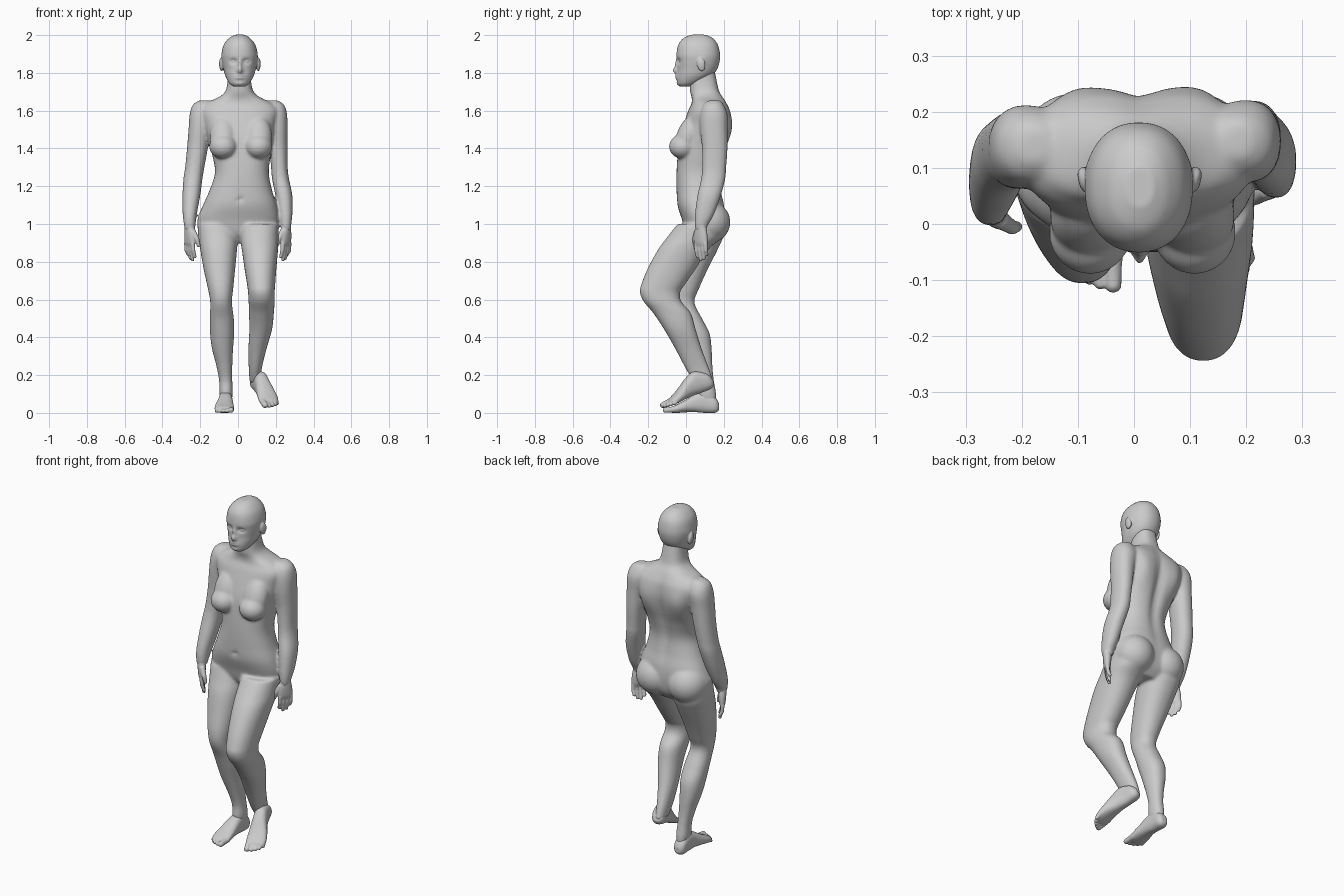
import bpy, bmesh, math
from mathutils import Matrix, Vector


def loft(bm, rows, n=2.2, seg=40, steps=5):
    """Skin superellipse rings; each row is (z, x0, x1, y0, y1)."""
    rings, last = [], len(rows) - 1
    for i in range(last):
        p = [rows[max(0, min(last, i + k))] for k in (-1, 0, 1, 2)]
        for s in range(steps + (i == last - 1)):
            t = s / steps
            z, x0, x1, y0, y1 = [
                0.5 * (2 * b + (c - a) * t + (2 * a - 5 * b + 4 * c - d) * t * t
                       + (3 * b - a - 3 * c + d) * t ** 3) for a, b, c, d in zip(*p)]
            ring = []
            for k in range(seg):
                a = 2 * math.pi * k / seg
                cx, cy = math.cos(a), math.sin(a)
                ring.append(bm.verts.new((
                    (x0 + x1) / 2 + (x1 - x0) / 2 * math.copysign(abs(cx) ** (2 / n), cx),
                    (y0 + y1) / 2 + (y1 - y0) / 2 * math.copysign(abs(cy) ** (2 / n), cy), z)))
            rings.append(ring)
    for a, b in zip(rings, rings[1:]):
        for k in range(seg):
            bm.faces.new((a[k], a[(k + 1) % seg], b[(k + 1) % seg], b[k]))
    bm.faces.new(rings[0])
    bm.faces.new(rings[-1])


def bump(bm, centre, radii, offset):
    """Push the surface softly around a centre."""
    for v in bm.verts:
        q = sum(((v.co[i] - centre[i]) / radii[i]) ** 2 for i in range(3))
        v.co += Vector(offset) * math.exp(-q)


def ball(bm, centre, radii, tilt=0):
    m = Matrix.Translation(centre) @ Matrix.Rotation(tilt, 4, 'X') @ Matrix.Diagonal((*radii, 1))
    bmesh.ops.create_uvsphere(bm, u_segments=32, v_segments=20, radius=1, matrix=m)


def digit(bm, a, b, r0, r1):
    """Round-ended finger or toe."""
    a, b = Vector(a), Vector(b)
    m = Matrix.Translation((a + b) / 2) @ (b - a).to_track_quat('Z', 'Y').to_matrix().to_4x4()
    bmesh.ops.create_cone(bm, cap_ends=True, segments=16, radius1=r0, radius2=r1,
                          depth=(b - a).length, matrix=m)
    ball(bm, b, (r1,) * 3)


def finish(bm, name, voxel, smooth):
    """Fuse overlapping shells into one smooth skin."""
    bmesh.ops.recalc_face_normals(bm, faces=bm.faces)
    me = bpy.data.meshes.new(name)
    bm.to_mesh(me)
    bm.free()
    ob = bpy.data.objects.new(name, me)
    bpy.context.collection.objects.link(ob)
    r = ob.modifiers.new("fuse", 'REMESH')
    r.mode, r.voxel_size, r.use_smooth_shade = 'VOXEL', voxel, True
    s = ob.modifiers.new("soften", 'SMOOTH')
    s.factor, s.iterations = 0.5, smooth


# Torso and neck
body = bmesh.new()
loft(body, [
    (.90, -.10, .11, .04, .15), (.95, -.19, .19, .00, .19), (1.02, -.215, .215, -.02, .205),
    (1.10, -.185, .205, -.045, .203), (1.18, -.15, .18, -.05, .185), (1.27, -.122, .163, -.05, .178),
    (1.36, -.135, .172, -.045, .198), (1.45, -.16, .185, -.035, .225), (1.53, -.185, .2, -.012, .238),
    (1.60, -.205, .215, .012, .232), (1.64, -.17, .18, .03, .215), (1.67, -.105, .118, .03, .198),
    (1.70, -.068, .083, .022, .178), (1.75, -.056, .07, .02, .165), (1.82, -.05, .065, .03, .15)], 2.4, 64)
bump(body, (.01, .235, 1.38), (.028, .1, .22), (0, -.022, 0))
bump(body, (.015, -.05, 1.13), (.012, .04, .012), (0, .012, 0))
for x in (-.11, .12):
    bump(body, (x, .22, 1.5), (.06, .1, .1), (0, .02, 0))

# Breasts and buttocks
for x in (-.078, .108):
    ball(body, (x, -.015, 1.41), (.074, .075, .066))
    ball(body, (x, .012, 1.465), (.072, .062, .115), -.35)
for x in (-.1, .105):
    ball(body, (x, .12, 1.01), (.112, .115, .112))

# Right-hand side arm (+x), then the other arm
loft(body, [
    (1.655, .16, .21, .12, .18), (1.63, .13, .245, .09, .2), (1.58, .13, .26, .075, .22),
    (1.5, .15, .262, .075, .22), (1.4, .165, .262, .085, .22), (1.3, .175, .263, .085, .213),
    (1.24, .18, .27, .08, .208), (1.15, .198, .288, .06, .185), (1.05, .215, .288, .047, .148),
    (.99, .225, .281, .047, .115), (.965, .23, .277, .052, .11)])
loft(body, [
    (1.655, -.205, -.15, .11, .17), (1.63, -.24, -.12, .08, .195), (1.58, -.256, -.125, .065, .212),
    (1.5, -.262, -.145, .062, .206), (1.4, -.27, -.16, .065, .2), (1.3, -.28, -.178, .06, .19),
    (1.24, -.289, -.188, .05, .18), (1.15, -.294, -.2, .025, .15), (1.05, -.293, -.218, 0, .105),
    (.99, -.285, -.225, -.003, .066), (.965, -.28, -.23, .002, .06)])

# Standing leg
loft(body, [
    (1.0, -.215, -.01, -.01, .19), (.93, -.21, -.002, -.035, .195), (.865, -.2, -.005, -.06, .168),
    (.76, -.182, -.015, -.085, .115), (.66, -.16, -.025, -.105, .07), (.585, -.147, -.032, -.1, .045),
    (.5, -.15, -.022, -.06, .085), (.42, -.148, -.02, -.03, .125), (.34, -.138, -.026, 0, .136),
    (.25, -.115, -.03, .035, .14), (.17, -.1, -.03, .06, .148), (.1, -.098, -.028, .06, .16),
    (.03, -.085, -.04, .08, .16)])

# Bent leg
loft(body, [
    (1.0, .01, .215, -.045, .19), (.93, .01, .215, -.1, .185), (.865, .02, .212, -.148, .12),
    (.76, .035, .203, -.205, .05), (.68, .048, .197, -.237, -.005), (.64, .053, .194, -.245, -.03),
    (.59, .056, .194, -.225, -.025), (.53, .058, .19, -.175, .025), (.44, .06, .18, -.115, .052),
    (.335, .055, .15, -.055, .085), (.23, .057, .125, .0, .125), (.16, .062, .118, .045, .148)])
finish(body, "body", .006, 20)

# Head with face and ears
head = bmesh.new()
loft(head, [
    (2.002, -.015, .035, .03, .1), (1.985, -.047, .063, -.012, .14), (1.95, -.075, .091, -.04, .168),
    (1.90, -.087, .104, -.05, .18), (1.86, -.085, .102, -.047, .178), (1.82, -.077, .094, -.045, .165),
    (1.79, -.069, .086, -.047, .142), (1.765, -.058, .074, -.047, .105), (1.742, -.044, .058, -.043, .06),
    (1.727, -.022, .038, -.03, .02)], 2.2, 96, 8)
for c, r, d in [
        ((.01, -.05, 1.812), (.014, .05, .017), -.025), ((.01, -.05, 1.845), (.010, .05, .026), -.013),
        ((.01, -.05, 1.778), (.024, .04, .012), -.012), ((.01, -.055, 1.779), (.022, .04, .004), .006),
        ((.01, -.045, 1.742), (.02, .04, .012), -.006), ((-.024, -.04, 1.861), (.018, .04, .013), .013),
        ((.044, -.04, 1.861), (.018, .04, .013), .013)]:
    bump(head, c, r, (0, d, 0))
for side in (-1, 1):
    ball(head, (.01 + side * .034, -.024, 1.861), (.014, .012, .009))
    ball(head, (.01 + side * .097, .08, 1.845), (.011, .022, .037), .2)
    bump(head, (.01 + side * .11, .1, 1.86), (.02, .02, .03), (side * .006, 0, 0))
finish(head, "head", .004, 3)


# Hands
def hand(name, place, mirror):
    bm = bmesh.new()
    loft(bm, [(.03, -.026, .026, -.032, .032), (0, -.024, .024, -.03, .03),
              (-.04, -.022, .022, -.041, .037), (-.08, -.018, .018, -.042, .039),
              (-.1, -.012, .012, -.036, .036)])
    for y, z in ((-.031, -.158), (-.011, -.174), (.01, -.167), (.029, -.147)):
        mid = (-.001, y * 1.05, -.125)
        digit(bm, (.002, y, -.085), mid, .0115, .0105)
        digit(bm, mid, (-.012, y, z), .0105, .009)
    digit(bm, (-.002, -.025, -.025), (-.012, -.05, -.065), .017, .013)
    digit(bm, (-.012, -.05, -.065), (-.02, -.054, -.098), .013, .01)
    bm.transform(Matrix.Translation(place) @ Matrix.Diagonal((mirror, 1, 1, 1))
                 @ Matrix.Rotation(math.radians(-35), 4, 'Z'))
    finish(bm, name, .004, 3)


hand("right_hand", (.254, .08, .985), 1)
hand("left_hand", (-.256, .028, .985), -1)


# Feet, heel at the origin and toes toward -y
def foot(name, heel, mirror, yaw, pitch, size):
    bm = bmesh.new()
    loft(bm, [(.003, -.018, .018, .015, .05), (.025, -.034, .034, 0, .085), (.08, -.036, .036, 0, .115),
              (.13, -.041, .039, .004, .1), (.18, -.053, .043, .003, .07), (.22, -.058, .046, 0, .048),
              (.25, -.052, .045, 0, .034), (.262, -.04, .038, .005, .024)], 2.4)
    bm.transform(Matrix(((1, 0, 0, 0), (0, 0, -1, 0), (0, 1, 0, 0), (0, 0, 0, 1))) @
                 Matrix.Identity(4))
    for x, s, r in ((.029, .286, .015), (.006, .284, .011), (-.014, .276, .0105),
                    (-.032, .264, .010), (-.047, .248, .0095)):
        digit(bm, (x, -.22, .02), (x, -s, r), r * 1.1, r)
    bm.transform(Matrix.Translation(heel) @ Matrix.Rotation(math.radians(yaw), 4, 'Z')
                 @ Matrix.Rotation(math.radians(pitch), 4, 'X') @ Matrix.Diagonal((mirror * size, size, size, 1)))
    finish(bm, name, .004, 4)


foot("left_foot", (-.066, .178, 0), 1, 0, 0, 1)
foot("right_foot", (.085, .155, .138), -1, 18, 22, 1.04)
